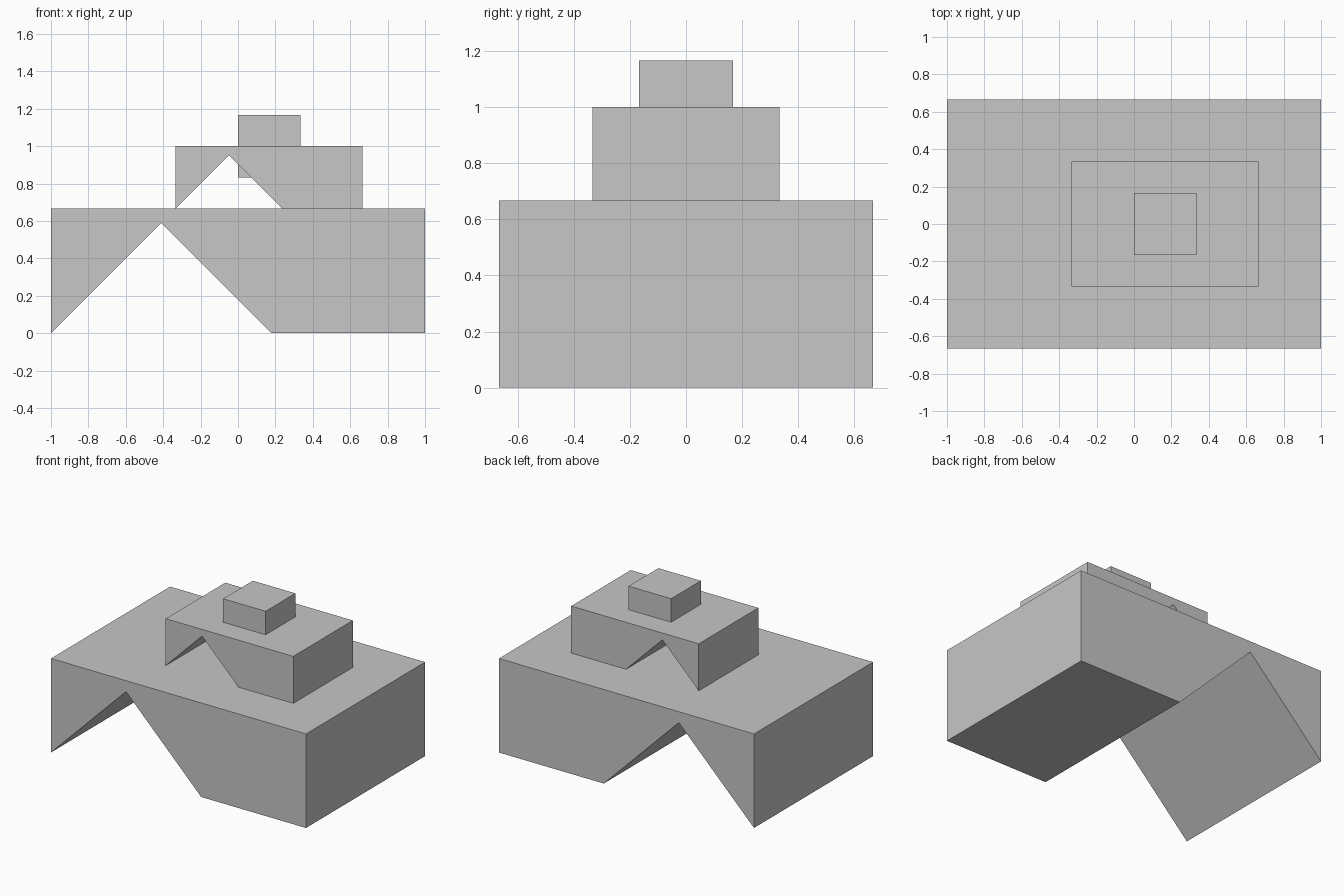
import bpy
import bmesh

cube = bpy.data.objects.get("Cube")
if cube:
    bpy.data.objects.remove(cube, do_unlink=True)

# Single matte grey
grey = bpy.data.materials.new("light_grey")
grey.use_nodes = True
colour = (0.57, 0.57, 0.57, 1)
grey.diffuse_color = colour
grey.node_tree.nodes["Principled BSDF"].inputs["Base Color"].default_value = colour


def extruded_block(name, profile, half_depth):
    """Extrude an x-z profile symmetrically along y."""
    bm = bmesh.new()
    face = bm.faces.new([bm.verts.new((x, -half_depth, z)) for x, z in profile])
    result = bmesh.ops.extrude_face_region(bm, geom=[face])
    moved = [v for v in result["geom"] if isinstance(v, bmesh.types.BMVert)]
    bmesh.ops.translate(bm, verts=moved, vec=(0, 2 * half_depth, 0))
    bmesh.ops.recalc_face_normals(bm, faces=bm.faces)
    mesh = bpy.data.meshes.new(name)
    bm.to_mesh(mesh)
    bm.free()
    mesh.materials.append(grey)
    obj = bpy.data.objects.new(name, mesh)
    bpy.context.collection.objects.link(obj)
    return obj


def block_profile(left, right, bottom, top, notch=0):
    """Rectangle with an optional 45 degree notch rising from its lower left corner."""
    points = [(left, bottom)]
    if notch:
        points += [(left + notch, bottom + notch), (left + 2 * notch, bottom)]
    return points + [(right, bottom), (right, top), (left, top)]


U = 1 / 3  # base module

# Notched lower and middle tiers
extruded_block("lower_tier", block_profile(-3 * U, 3 * U, 0, 2 * U, 0.589), 2 * U)
extruded_block("middle_tier", block_profile(-U, 2 * U, 2 * U, 3 * U, 0.285), U)

# Top block, sunk halfway into the middle tier
extruded_block("top_block", block_profile(0, U, 2.5 * U, 3.5 * U), U / 2)
